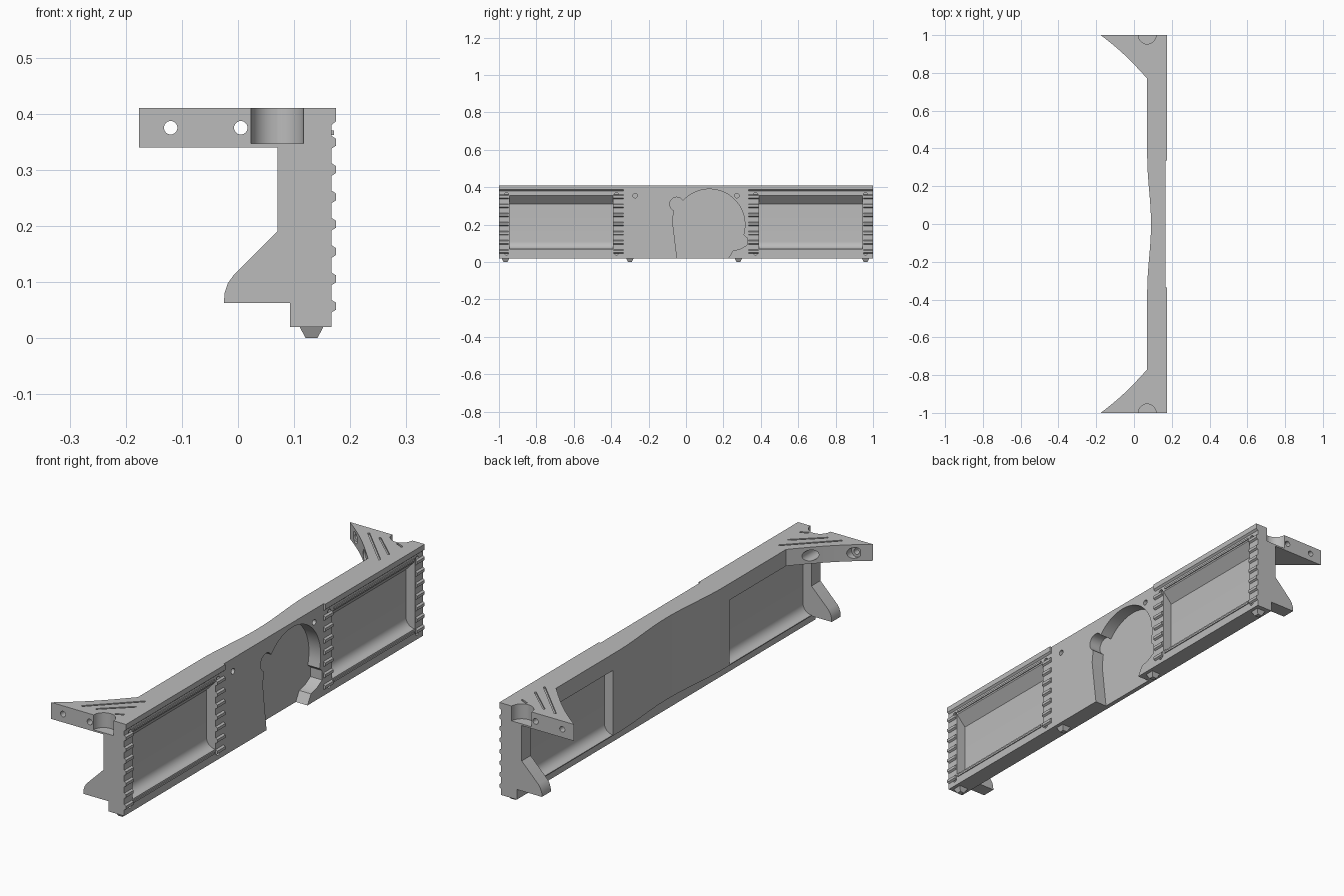
import bpy, bmesh, math
from mathutils import Vector

old = bpy.data.objects.get("Cube")
if old:
    bpy.data.objects.remove(old, do_unlink=True)

grey = bpy.data.materials.new("plain grey")
grey.use_nodes = True
grey.diffuse_color = (0.5, 0.5, 0.5, 1)
grey.node_tree.nodes["Principled BSDF"].inputs["Base Color"].default_value = (0.5, 0.5, 0.5, 1)


def prism(name, pts, axis, a, b):
    """Extrude a 2D outline from a to b along one axis."""
    place = {"x": lambda p, t: (t, p[0], p[1]),
             "y": lambda p, t: (p[0], t, p[1]),
             "z": lambda p, t: (p[0], p[1], t)}[axis]
    bm = bmesh.new()
    lo = [bm.verts.new(place(p, a)) for p in pts]
    hi = [bm.verts.new(place(p, b)) for p in pts]
    bm.faces.new(lo)
    bm.faces.new(hi)
    for i in range(len(pts)):
        j = (i + 1) % len(pts)
        bm.faces.new((lo[i], lo[j], hi[j], hi[i]))
    bmesh.ops.recalc_face_normals(bm, faces=bm.faces)
    me = bpy.data.meshes.new(name)
    bm.to_mesh(me)
    bm.free()
    me.materials.append(grey)
    ob = bpy.data.objects.new(name, me)
    bpy.context.collection.objects.link(ob)
    return ob


def arc(cx, cy, r, start, end, n=20):
    return [(cx + r * math.cos(math.radians(start + (end - start) * i / n)),
             cy + r * math.sin(math.radians(start + (end - start) * i / n))) for i in range(n + 1)]


def disc(cx, cy, r, n=28):
    return arc(cx, cy, r, 0, 360, n)[:-1]


def box(x0, x1, y0, y1):
    return [(x0, y0), (x1, y0), (x1, y1), (x0, y1)]


def carve(target, cutters):
    """Subtract the cutters, bake the result and remove them."""
    for c in cutters:
        c.hide_render = True
        m = target.modifiers.new("cut", "BOOLEAN")
        m.operation, m.solver, m.object = "DIFFERENCE", "EXACT", c
    bpy.context.view_layer.update()
    dg = bpy.context.evaluated_depsgraph_get()
    me = bpy.data.meshes.new_from_object(target.evaluated_get(dg))
    target.modifiers.clear()
    target.data = me
    for c in cutters:
        bpy.data.objects.remove(c, do_unlink=True)


FRONT, BACK, TOP = 0.167, 0.07, 0.41

# Main panel with a back face that dips in gently at the middle
dip = [(BACK + 0.01 * (1 + math.cos(math.pi * y / 0.36)), y)
       for y in [0.36 - 0.03 * i for i in range(25)]]
plan = [(FRONT, -1), (FRONT, 1), (BACK, 1)] + dip + [(BACK, -1)]
panel = prism("panel", plan, "z", 0.063, TOP)
bottom_rail = prism("bottom_rail", box(0.093, FRONT, -1, 1), "z", 0.02, 0.063)

# Character-head shaped pocket, open at the bottom
head = [(-0.045, 0.0), (-0.06, 0.12), (-0.072, 0.22), (-0.065, 0.275)]
head += arc(-0.05, 0.31, 0.037, 235, 45, 12)
head += arc(0.125, 0.2, 0.19, 138, -10, 32)
head += [(0.308, 0.145), (0.325, 0.13), (0.325, 0.09), (0.29, 0.07), (0.25, 0.06), (0.215, 0.0)]

# Recess sections: sloped top and rounded foot outside, rounded foot inside
outer = [(0.2, 0.355), (FRONT, 0.355), (0.125, 0.31)] + arc(0.165, 0.11, 0.04, 180, 270, 8) + [(0.2, 0.07)]
inner = [(0.0, 0.34), (0.11, 0.34)] + arc(0.07, 0.107, 0.04, 0, -90, 8) + [(0.0, 0.067)]


def notch(s):
    return prism("notch", disc(0.07, s, 0.047), "z", 0.347, 0.5)


def pocket():
    return prism("pocket", head, "x", 0.112, 0.3)


def corner_holes(zs):
    return [prism("hole", disc(s * y, z, 0.012, 16), "x", 0.155, 0.2)
            for s in (1, -1) for y in (0.96, 0.372) for z in zs]


cuts = [pocket()] + corner_holes([0.36])
for s in (1, -1):
    cuts += [prism("window", outer, "y", s * 0.39, s * 0.945),
             prism("recess", inner, "y", s * 0.39, s * 0.94), notch(s),
             prism("hole", disc(s * 0.272, 0.355, 0.012, 16), "x", 0.14, 0.2)]
carve(panel, cuts)
carve(bottom_rail, [pocket()] + corner_holes([0.05]))

foot = [(BACK, 0.19), (-0.008, 0.112), (-0.018, 0.098), (-0.024, 0.08), (-0.025, 0.063),
        (0.093, 0.063), (0.093, 0.19)]
for s, side in ((1, "rear"), (-1, "front")):
    # End foot
    prism(side + "_foot", foot, "y", s * 0.94, s)

    # Corner bracket with a slightly hollow inner edge
    edge = []
    for i in range(17):
        t = i / 16
        sag = 0.018 * math.sin(math.pi * t)
        edge.append((-0.176 + 0.246 * t, s * (1 - 0.23 * t + sag * 0.7)))
    bracket = prism(side + "_bracket", edge + [(BACK, s)], "z", 0.34, TOP)
    cuts = [notch(s)]
    for x in (-0.12, 0.005):
        cuts += [prism("bolt", disc(x, 0.375, 0.012), "y", s * 0.7, s * 1.1),
                 prism("bore", disc(x, 0.375, 0.023), "y", s * 0.7, s * 0.97)]
    carve(bracket, cuts)

    # Fine grooves across the bracket and panel top
    for part in (bracket, bpy.data.objects["panel"]):
        grooves = []
        for x0, y0, x1, y1 in ((-0.06, 0.96, 0.115, 0.785), (0.0, 0.95, 0.115, 0.845),
                               (0.085, 0.945, 0.118, 0.93)):
            a, b = Vector((x0, s * y0)), Vector((x1, s * y1))
            d = (b - a).normalized()
            n = Vector((-d.y, d.x)) * 0.004
            grooves.append(prism("groove", [tuple(p) for p in (a - n, b - n, b + n, a + n)],
                                 "z", 0.403, 0.45))
        carve(part, grooves)

    # Raised lip and thin rails framing the window
    lip = [(FRONT, 0.38), (0.175, 0.387), (0.175, TOP), (FRONT, TOP)]
    prism(side + "_top_lip", lip, "y", s * 0.335, s)
    for z, level in ((0.366, "upper"), (0.058, "lower")):
        prism(f"{side}_{level}_rail", box(FRONT, 0.171, z - 0.004, z + 0.004), "y", s * 0.4, s * 0.94)

    # Rows of teeth on both sides of the window
    for k in range(7):
        z = 0.057 + 0.0487 * k
        tooth = [(FRONT, z - 0.011), (0.175, z - 0.006), (0.175, z + 0.006), (FRONT, z + 0.011)]
        for y0, y1, row in ((0.95, 1, "outer"), (0.335, 0.388, "inner")):
            prism(f"{side}_{row}_tooth_{k + 1}", tooth, "y", s * y0, s * y1)

# Tapered locating studs under the rail
for i, y in enumerate((-0.965, -0.3, 0.28, 0.96)):
    stud = prism(f"stud_{i + 1}", box(0.11, 0.152, y - 0.02, y + 0.02), "z", 0.0, 0.02)
    for v in stud.data.vertices:
        if v.co.z < 0.01:
            v.co.x = 0.131 + (v.co.x - 0.131) * 0.5
            v.co.y = y + (v.co.y - y) * 0.5

# Smooth only the rounded faces
bpy.ops.object.select_all(action="DESELECT")
for ob in bpy.context.scene.objects:
    if ob.type == "MESH" and ob.data.materials and ob.data.materials[0] == grey:
        ob.select_set(True)
        bpy.context.view_layer.objects.active = ob
bpy.ops.object.shade_smooth_by_angle(angle=math.radians(30))
